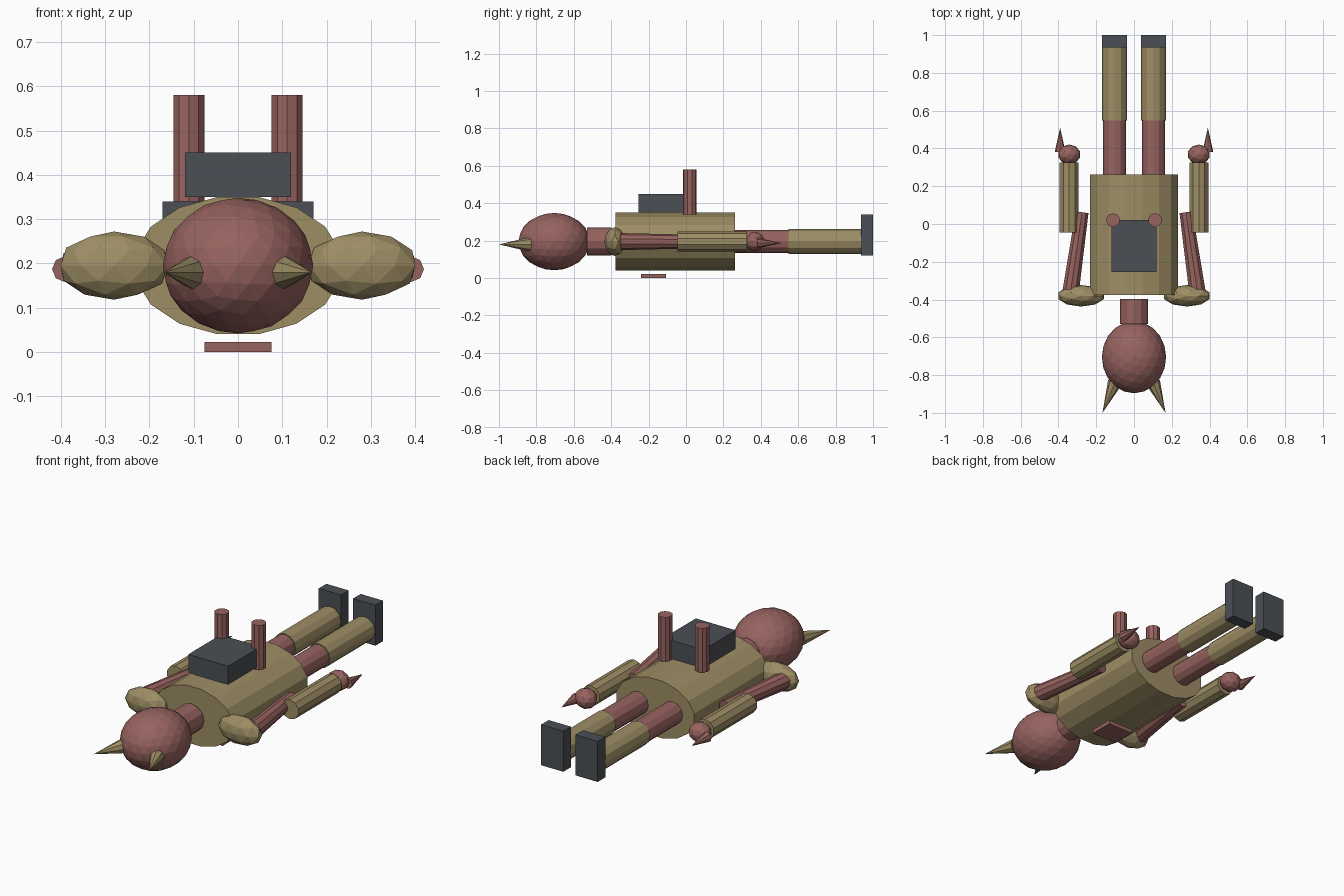
import bpy, bmesh, math
from mathutils import Vector, Matrix

if "Cube" in bpy.data.objects:
    bpy.data.objects.remove(bpy.data.objects["Cube"])


def material(name, rgb):
    m = bpy.data.materials.new(name)
    m.diffuse_color = (*rgb, 1)
    m.use_nodes = True
    m.node_tree.nodes["Principled BSDF"].inputs["Base Color"].default_value = m.diffuse_color
    return m


TAN = material("tan", (0.34, 0.27, 0.13))
RED = material("dusty_red", (0.31, 0.125, 0.115))
DARK = material("dark_grey", (0.07, 0.08, 0.09))


def finish(bm, name, mat):
    bmesh.ops.recalc_face_normals(bm, faces=bm.faces)
    me = bpy.data.meshes.new(name)
    bm.to_mesh(me)
    bm.free()
    me.materials.append(mat)
    ob = bpy.data.objects.new(name, me)
    bpy.context.collection.objects.link(ob)
    return ob


def tube(name, start, end, r0, r1, mat, sides=10, flat=1.0, spin=0.0):
    """Cylinder or cone between two points; flat squashes it in z."""
    a, b = Vector(start), Vector(end)
    d = b - a
    bm = bmesh.new()
    bmesh.ops.create_cone(bm, cap_ends=True, segments=sides,
                          radius1=r0, radius2=r1, depth=d.length)
    bmesh.ops.remove_doubles(bm, verts=bm.verts, dist=1e-5)
    mid = Matrix.Translation((a + b) / 2)
    turn = d.to_track_quat('Z', 'Y').to_matrix().to_4x4()
    bm.transform(mid @ Matrix.Diagonal((1, 1, flat, 1)) @ turn
                 @ Matrix.Rotation(spin, 4, 'Z'))
    return finish(bm, name, mat)


def ball(name, centre, radii, mat, subdivisions):
    bm = bmesh.new()
    bmesh.ops.create_icosphere(bm, subdivisions=subdivisions, radius=1)
    bm.transform(Matrix.Translation(centre) @ Matrix.Diagonal((*radii, 1)))
    return finish(bm, name, mat)


def box(name, lo, hi, mat):
    lo, hi = Vector(lo), Vector(hi)
    bm = bmesh.new()
    bmesh.ops.create_cube(bm, size=1)
    bm.transform(Matrix.Translation((lo + hi) / 2)
                 @ Matrix.Diagonal((*(hi - lo), 1)))
    return finish(bm, name, mat)


Z = 0.195  # height of the body axis

# Torso, neck and head
tube("torso", (0, -0.377, Z), (0, 0.262, Z), 0.237, 0.237, TAN, 16,
     flat=0.667, spin=math.pi / 16)
tube("neck", (0, -0.53, Z), (0, -0.398, Z), 0.075, 0.075, RED, 12)
ball("head", (0, -0.705, Z), (0.17, 0.191, 0.153), RED, 3)

# Back pack and chest plate
box("back_pack", (-0.12, -0.255, 0.35), (0.12, 0.022, 0.45), DARK)
box("chest_plate", (-0.076, -0.24, 0), (0.076, -0.108, 0.022), RED)

for side, s in (("left", -1), ("right", 1)):
    # Horn and exhaust pipe
    tube(f"{side}_horn", (s * 0.102, -0.84, 0.18), (s * 0.167, -1.0, 0.18),
         0.038, 0, TAN, 8)
    tube(f"{side}_exhaust", (s * 0.111, 0.02, 0.34), (s * 0.111, 0.02, 0.58),
         0.037, 0.037, RED, 10)
    # Arm
    ball(f"{side}_shoulder", (s * 0.28, -0.38, Z), (0.127, 0.057, 0.077), TAN, 2)
    tube(f"{side}_upper_arm", (s * 0.337, -0.37, Z), (s * 0.275, 0.062, Z),
         0.046, 0.036, RED, 10)
    tube(f"{side}_forearm", (s * 0.343, -0.045, Z), (s * 0.343, 0.325, Z),
         0.053, 0.053, TAN, 10)
    ball(f"{side}_hand", (s * 0.343, 0.368, Z), (0.06, 0.053, 0.053), RED, 2)
    tube(f"{side}_claw", (s * 0.391, 0.38, 0.187), (s * 0.391, 0.51, 0.187),
         0.029, 0, RED, 8)
    # Leg
    tube(f"{side}_thigh", (s * 0.103, 0.25, Z), (s * 0.103, 0.55, Z),
         0.061, 0.061, RED, 12)
    tube(f"{side}_shin", (s * 0.103, 0.548, Z), (s * 0.103, 0.94, Z),
         0.066, 0.066, TAN, 12)
    x0, x1 = sorted((s * 0.036, s * 0.17))
    box(f"{side}_foot", (x0, 0.935, 0.12), (x1, 1.0, 0.34), DARK)
